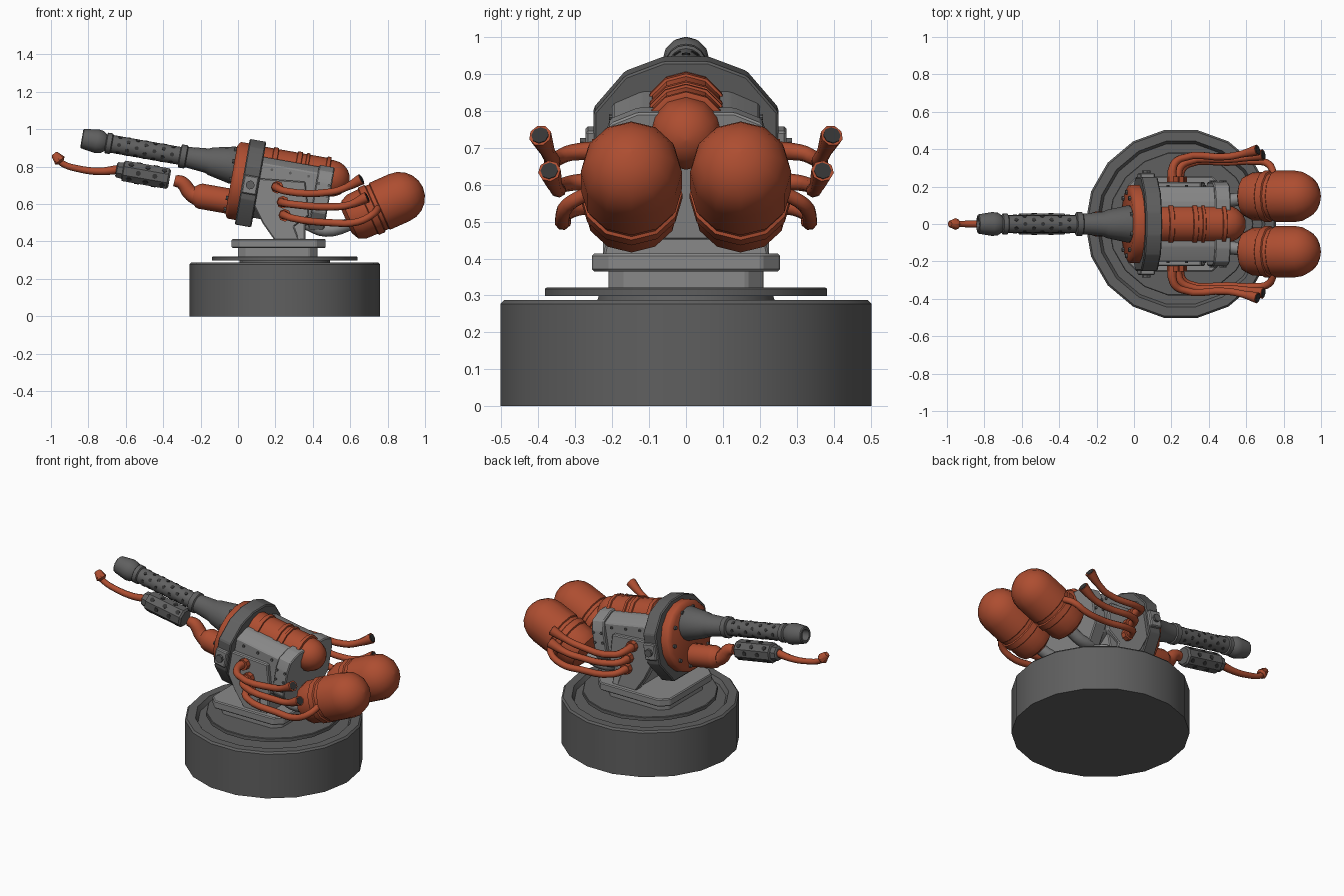
import bpy, bmesh
from math import radians, pi, sin, cos
from mathutils import Matrix, Vector

if "Cube" in bpy.data.objects:
    bpy.data.objects.remove(bpy.data.objects["Cube"])


def material(name, rgb):
    m = bpy.data.materials.new(name)
    m.use_nodes = True
    m.diffuse_color = (*rgb, 1)
    m.node_tree.nodes["Principled BSDF"].inputs["Base Color"].default_value = (*rgb, 1)
    return m


ORANGE = material("rust orange", (0.42, 0.075, 0.03))
DARK = material("dark grey", (0.115, 0.115, 0.115))
LIGHT = material("light grey", (0.25, 0.25, 0.25))
BLACK = material("soot", (0.035, 0.035, 0.035))

# Gun frame: local x runs backwards along the barrel, tilted nose-up
GUN = Matrix.Translation((0.067, 0, 0.712)) @ Matrix.Rotation(radians(10), 4, 'Y')
WORLD = Matrix.Identity(4)
UP = Matrix.Translation((0.25, 0, 0)) @ Matrix.Rotation(radians(-90), 4, 'Y')


def finish(name, bm, mat, matrix=WORLD, angle=35):
    bmesh.ops.recalc_face_normals(bm, faces=bm.faces)
    me = bpy.data.meshes.new(name)
    bm.to_mesh(me)
    bm.free()
    me.transform(matrix)
    me.materials.append(mat)
    me.shade_smooth()
    me.set_sharp_from_angle(angle=radians(angle))
    ob = bpy.data.objects.new(name, me)
    bpy.context.collection.objects.link(ob)
    return ob


def lathe(name, profile, mat, matrix=WORLD, sides=16, turn=0.0, angle=35):
    """Revolve (position, radius) pairs round local x."""
    bm = bmesh.new()
    rings = []
    for s, r in profile:
        rings.append([bm.verts.new((s, r * cos(2 * pi * i / sides + turn),
                                    r * sin(2 * pi * i / sides + turn))) for i in range(sides)])
    for a, b in zip(rings, rings[1:]):
        for i in range(sides):
            j = (i + 1) % sides
            bm.faces.new((a[i], a[j], b[j], b[i]))
    bm.faces.new(rings[0])
    bm.faces.new(rings[-1])
    return finish(name, bm, mat, matrix, angle)


def prism(name, outline, lo, hi, mat, axis='x', matrix=WORLD, bevel=0.006):
    """Extrude a flat outline along an axis, with softened edges."""
    place = {'x': lambda a, b, d: (d, a, b), 'y': lambda a, b, d: (a, d, b),
             'z': lambda a, b, d: (a, b, d)}[axis]
    bm = bmesh.new()
    ends = [[bm.verts.new(place(a, b, d)) for a, b in outline] for d in (lo, hi)]
    bm.faces.new(ends[0])
    bm.faces.new(ends[1])
    n = len(outline)
    for i in range(n):
        j = (i + 1) % n
        bm.faces.new((ends[0][i], ends[0][j], ends[1][j], ends[1][i]))
    bmesh.ops.recalc_face_normals(bm, faces=bm.faces)
    if bevel:
        bmesh.ops.bevel(bm, geom=bm.edges[:], offset=bevel, segments=1, affect='EDGES')
    return finish(name, bm, mat, matrix, 20)


def mirrored(half):
    return half + [(-a, b) for a, b in reversed(half)]


def slab(cx, hx, hy, cut):
    """Rectangle outline with cut corners."""
    return [(cx + sx * (hx - (cut if k else 0)), sy * (hy - (0 if k else cut)))
            for sx, sy, order in ((1, 1, (0, 1)), (-1, 1, (1, 0)), (-1, -1, (0, 1)), (1, -1, (1, 0)))
            for k in order]


def pipe(name, points, radii, mat, matrix=WORLD):
    """Round tube through points, with a radius at each."""
    cu = bpy.data.curves.new(name, 'CURVE')
    cu.dimensions = '3D'
    cu.bevel_depth = 1
    cu.bevel_resolution = 2
    cu.resolution_u = 4
    cu.use_fill_caps = True
    sp = cu.splines.new('BEZIER')
    sp.bezier_points.add(len(points) - 1)
    for bp, p, r in zip(sp.bezier_points, points, radii):
        bp.co, bp.radius = p, r
        bp.handle_left_type = bp.handle_right_type = 'AUTO'
    tmp = bpy.data.objects.new(name + "_path", cu)
    bpy.context.collection.objects.link(tmp)
    bpy.context.view_layer.update()
    me = bpy.data.meshes.new_from_object(tmp.evaluated_get(bpy.context.evaluated_depsgraph_get()))
    bpy.data.objects.remove(tmp)
    bm = bmesh.new()
    bm.from_mesh(me)
    return finish(name, bm, mat, matrix, 50)


def studs(name, spots, radius, height, mat, matrix=WORLD):
    """Small discs at (position, normal) pairs."""
    bm = bmesh.new()
    for p, nrm in spots:
        m = Matrix.Translation(p) @ Vector(nrm).to_track_quat('Z', 'Y').to_matrix().to_4x4()
        bmesh.ops.create_cone(bm, cap_ends=True, segments=8, radius1=radius, radius2=radius,
                              depth=height, matrix=m)
    return finish(name, bm, mat, matrix)


# Round base with recessed top, and turntable disc
lathe("base_drum", [(0, .51), (.277, .51), (.288, .50), (.288, .45), (.262, .435), (.262, .25),
                    (.30, .24)], DARK, UP, 18, radians(10))
lathe("turntable", [(.298, .388), (.318, .388), (.321, .384)], DARK, UP, 18, radians(10))

# Pedestal and yoke
prism("pedestal_lower", slab(.212, .213, .21, .045), .315, .372, LIGHT, 'z')
prism("pedestal_upper", slab(.217, .252, .255, .05), .365, .413, LIGHT, 'z')
prism("yoke_core", mirrored([(.225, .405), (.19, .58)]), .2, .36, LIGHT)
for side, tag in ((1, "left"), (-1, "right")):
    prism("yoke_arm_" + tag, [(.08, .74), (.07, .62), (.13, .50), (.2, .40), (.33, .40), (.30, .48),
                              (.38, .54), (.36, .72)], side * .17, side * .225, LIGHT, 'y')

# Main housing and its two frames
prism("housing", mirrored([(.12, .15), (.2, .115), (.2, -.12), (.12, -.18)]), .04, .37, LIGHT, 'x', GUN)
prism("front_frame", mirrored([(.06, .232), (.165, .192), (.25, .092), (.25, -.09), (.14, -.232)]),
      -.045, .045, DARK, 'x', GUN)
prism("rear_frame", mirrored([(.13, .16), (.205, .13), (.225, .07), (.225, -.09), (.14, -.19)]),
      .345, .43, LIGHT, 'x', GUN)
bolts = [((u, s * .227, v), (0, s, 0)) for s in (1, -1) for u in (.36, .415) for v in (-.06, 0, .06)]
bolts += [((u, s * .202, .09), (0, s, 0)) for s in (1, -1) for u in (.1, .2, .3)]
studs("housing_bolts", bolts, .008, .012, DARK, GUN)
for side, tag in ((1, "left"), (-1, "right")):
    prism("pivot_block_" + tag, [(-.04, -.06), (.04, -.06), (.04, .04), (-.04, .04)],
          side * .24, side * .272, LIGHT, 'y', GUN)
studs("pivot_bolts", [((0, s * .27, -.01), (0, s, 0)) for s in (1, -1)], .024, .034, DARK, GUN)

# Front plate with bolts
lathe("front_plate", [(-.105, .185), (-.095, .205), (-.085, .212), (-.04, .212)], ORANGE, GUN, 16, pi / 16)
ring = [2 * pi * i / 10 for i in range(10)]
studs("plate_bolts", [((-.107, .17 * cos(a), .17 * sin(a)), (-1, 0, 0)) for a in ring], .012, .018, DARK, GUN)

# Barrel
BARREL = GUN @ Matrix.Translation((0, 0, .078))
lathe("barrel_cone", [(-.09, .1), (-.115, .1), (-.23, .075), (-.25, .066), (-.36, .055), (-.365, .063),
                      (-.395, .063), (-.4, .047)], DARK, BARREL, 16)
lathe("barrel_tube", [(-.39, .048), (-.765, .048), (-.77, .056), (-.795, .056), (-.80, .045), (-.83, .045)],
      DARK, BARREL, 16)
lathe("muzzle", [(-.80, .046), (-.82, .06), (-.85, .064), (-.925, .052), (-.93, .047), (-.93, .034),
                 (-.86, .03)], DARK, BARREL, 12)
vents = []
for i in range(7):
    for k in range(6):
        a = pi / 3 * (k + .5 * (i % 2))
        vents.append(((-.44 - .048 * i, .047 * cos(a), .047 * sin(a)), (0, cos(a), sin(a))))
studs("barrel_vents", vents, .011, .005, BLACK, BARREL)

# Vented shroud under the barrel
SHROUD = GUN @ Matrix.Translation((0, 0, -.053))
lathe("shroud", [(-.72, .035), (-.715, .044), (-.685, .048), (-.68, .06), (-.44, .06), (-.43, .05)],
      DARK, SHROUD, 8, pi / 8, 20)
vents = []
for i in range(5):
    for k in range(8):
        if (i + k) % 2:
            a = pi / 4 * k
            vents.append(((-.645 + .045 * i, .056 * cos(a), .056 * sin(a)), (0, cos(a), sin(a))))
studs("shroud_vents", vents, .014, .005, BLACK, SHROUD)

# Feed arm and igniter pipe
pipe("feed_neck", [(-.34, 0, .725), (-.30, 0, .715), (-.25, 0, .655), (-.20, 0, .637)],
     [.03, .036, .042, .055], ORANGE)
lathe("feed_cylinder", [(-.29, .045), (-.265, .064), (-.25, .068), (-.09, .068)], ORANGE,
      GUN @ Matrix.Translation((0, 0, -.115)), 12)
pipe("igniter_pipe", [(-.64, 0, .785), (-.74, 0, .775), (-.86, 0, .79), (-.93, 0, .812), (-.96, 0, .835)],
     [.024, .02, .018, .017, .018], ORANGE)
lathe("igniter_tip", [(0, .02), (.012, .032), (.055, .02), (.06, .014)], ORANGE,
      Matrix.Translation((-.945, 0, .824)) @ Matrix.Rotation(radians(-130), 4, 'Y'), 8)


def dome(s, r, end, steps=5):
    return [(s + end * sin(pi / 2 * i / steps), max(r * cos(pi / 2 * i / steps), .002))
            for i in range(steps + 1)]


# Upper tank with raised bands
TANK = GUN @ Matrix.Translation((0, 0, .1))
lathe("upper_tank", [(.03, .105), (.40, .105), (.405, .098)] + dome(.42, .098, .1), ORANGE, TANK, 12)
for i, (a, b) in enumerate(((.09, .12), (.22, .25), (.27, .29), (.38, .405))):
    lathe(f"upper_tank_band_{i}", [(a, .104), (a + .003, .112), (b - .003, .112), (b, .104)], ORANGE, TANK, 12)

# Paired rear tanks, brackets and side pipes
pipes = [
    ([(.21, .19, .69), (.21, .31, .687), (.25, .35, .67), (.5, .36, .665), (.58, .375, .69), (.66, .395, .733)], True),
    ([(.24, .19, .61), (.24, .29, .607), (.28, .33, .60), (.5, .345, .585), (.6, .355, .597), (.69, .37, .637)], True),
    ([(.25, .19, .54), (.25, .28, .54), (.29, .32, .525), (.5, .33, .5), (.64, .335, .505), (.72, .32, .545),
      (.75, .26, .58)], False)]
for side, tag in ((1, "left"), (-1, "right")):
    frame = Matrix.Translation((.863, side * .148, .635)) @ Matrix.Rotation(radians(-24), 4, 'Y')
    lathe("rear_tank_" + tag, [(-.31, .07), (-.29, .11), (-.25, .128), (-.185, .13), (-.18, .138),
                               (-.145, .138), (-.14, .13), (-.12, .13), (-.115, .137)] + dome(0, .137, .137),
          ORANGE, frame, 12)
    pipe("tank_bracket_" + tag, [(.36, side * .1, .5), (.47, side * .12, .46), (.62, side * .14, .5)],
         [.035] * 3, LIGHT)
    for i, (path, flared) in enumerate(pipes):
        pts = [(x, side * y, z) for x, y, z in path]
        radii = [.03, .022] + [.02] * (len(pts) - 3) + [.031 if flared else .02]
        pipe(f"side_pipe_{tag}_{i}", pts, radii, ORANGE)
        if flared:
            out = (Vector(pts[-1]) - Vector(pts[-2])).normalized()
            studs(f"side_pipe_mouth_{tag}_{i}", [(Vector(pts[-1]) + out * .001, out)], .024, .004, BLACK)
        studs(f"side_pipe_flange_{tag}_{i}", [((pts[0][0], side * .235, pts[0][2]), (0, side, 0))],
              .034, .04, ORANGE)
